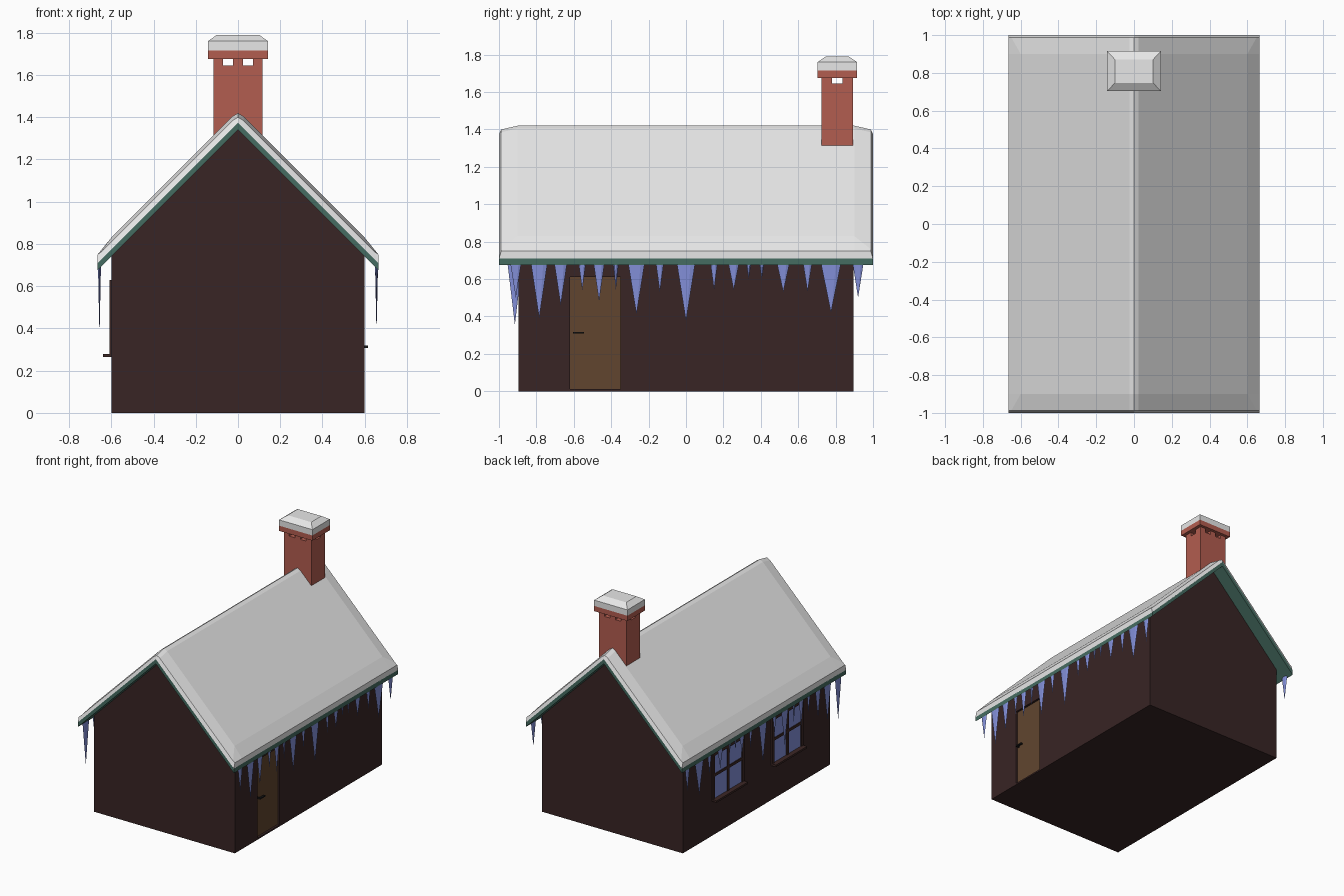
import bpy, bmesh
from mathutils import Matrix

old = bpy.data.objects.get("Cube")
if old:
    bpy.data.objects.remove(old)


def material(name, r, g, b):
    m = bpy.data.materials.new(name)
    m.use_nodes = True
    m.diffuse_color = (r, g, b, 1)
    bsdf = m.node_tree.nodes["Principled BSDF"]
    bsdf.inputs["Base Color"].default_value = (r, g, b, 1)
    bsdf.inputs["Roughness"].default_value = 0.8
    return m


wall_brown = material("wall_brown", 0.04, 0.018, 0.018)
frame_brown = material("frame_brown", 0.045, 0.02, 0.018)
door_brown = material("door_brown", 0.12, 0.06, 0.028)
trim_green = material("trim_green", 0.06, 0.15, 0.12)
snow_white = material("snow_white", 0.8, 0.8, 0.8)
brick_red = material("brick_red", 0.45, 0.11, 0.08)
ice_blue = material("ice_blue", 0.23, 0.28, 0.7)
iron_black = material("iron_black", 0.01, 0.01, 0.01)


def finish(name, bm, mat):
    bmesh.ops.recalc_face_normals(bm, faces=bm.faces)
    me = bpy.data.meshes.new(name)
    bm.to_mesh(me)
    bm.free()
    me.materials.append(mat)
    ob = bpy.data.objects.new(name, me)
    bpy.context.collection.objects.link(ob)
    return ob


def add_box(bm, x0, x1, y0, y1, z0, z1):
    size = Matrix.Diagonal((x1 - x0, y1 - y0, z1 - z0, 1))
    centre = Matrix.Translation(((x0 + x1) / 2, (y0 + y1) / 2, (z0 + z1) / 2))
    return bmesh.ops.create_cube(bm, size=1, matrix=centre @ size)["verts"]


def boxes(name, mat, *dims):
    bm = bmesh.new()
    for d in dims:
        add_box(bm, *d)
    return finish(name, bm, mat)


def loft(name, mat, sections):
    """Join (y, [(x, z), ...]) loops of equal length and cap both ends."""
    bm = bmesh.new()
    rings = [[bm.verts.new((x, y, z)) for x, z in pts] for y, pts in sections]
    for a, b in zip(rings, rings[1:]):
        for i in range(len(a)):
            j = (i + 1) % len(a)
            bm.faces.new((a[i], a[j], b[j], b[i]))
    bm.faces.new(rings[0])
    bm.faces.new(rings[-1])
    return finish(name, bm, mat)


def mirrored(half):
    """Complete a profile that starts and ends on the centre line."""
    return half + [(-x, z) for x, z in reversed(half[1:-1])]


# House body with a recess for the door
gable = mirrored([(0, 0), (0.6, 0), (0.6, 0.745), (0, 1.345)])
body = loft("house_body", wall_brown, [(-0.895, gable), (0.895, gable)])
cutter = boxes("door_cutter", wall_brown, (0.58, 0.7, -0.62, -0.35, 0.012, 0.612))
cutter.hide_render = True
cut = body.modifiers.new("door_recess", "BOOLEAN")
cut.operation = "DIFFERENCE"
cut.solver = "EXACT"
cut.object = cutter
bpy.context.view_layer.objects.active = body
bpy.ops.object.modifier_apply(modifier="door_recess")
bpy.data.objects.remove(cutter)

# Door and its handle
boxes("door", door_brown, (0.575, 0.585, -0.619, -0.351, 0.013, 0.611))
boxes("door_handle", iron_black,
      (0.6, 0.615, -0.605, -0.545, 0.308, 0.318),
      (0.58, 0.605, -0.605, -0.595, 0.308, 0.318))

# Roof boards
EAVE = 0.665
boards = mirrored([(0, 1.34), (EAVE, 0.675), (EAVE, 0.71), (0, 1.375)])
loft("roof_boards", trim_green, [(-1, boards), (1, boards)])


# Snow blanket: thin at the gable ends, full height further in
def snow(drop, inset):
    return mirrored([(0, 1.372), (EAVE, 0.707), (EAVE, 0.75), (inset, 1.43 - inset - drop),
                     (0.025, 1.405 - drop), (0, 1.42 - drop)])


base = mirrored([(0, 1.372), (EAVE, 0.707), (EAVE, 0.708), (0.655, 0.72),
                 (0.025, 1.35), (0, 1.376)])
rim, full = snow(0.02, 0.65), snow(0, 0.6)
loft("roof_snow", snow_white, [(-1, base), (-0.988, rim), (-0.9, full),
                               (0.9, full), (0.988, rim), (1, base)])

# Windows on the right-hand wall: glass, cross bars, frame and sill
for n, yc in enumerate((0.35, -0.37)):
    a, b, lo, hi, mid = yc - 0.18, yc + 0.18, 0.28, 0.63, 0.46
    boxes(f"window_glass_{n}", ice_blue, (-0.603, -0.598, a, b, lo, hi))
    boxes(f"window_frame_{n}", frame_brown,
          (-0.609, -0.597, a - 0.01, a + 0.015, lo, hi),
          (-0.609, -0.597, b - 0.015, b + 0.01, lo, hi),
          (-0.609, -0.597, a, b, hi - 0.02, hi),
          (-0.609, -0.597, a, b, mid - 0.01, mid + 0.01),
          (-0.609, -0.597, yc - 0.012, yc + 0.012, lo, hi),
          (-0.64, -0.597, a - 0.01, b + 0.01, lo - 0.015, lo))

# Icicles along both eaves: position, tip height, half width
ICICLES = [(-0.91, 0.5, 0.03), (-0.785, 0.39, 0.045), (-0.67, 0.46, 0.035),
           (-0.555, 0.54, 0.02), (-0.465, 0.48, 0.03), (-0.375, 0.54, 0.016),
           (-0.265, 0.41, 0.045), (-0.14, 0.53, 0.022), (0, 0.375, 0.05),
           (0.15, 0.54, 0.02), (0.255, 0.54, 0.03), (0.335, 0.6, 0.015),
           (0.405, 0.6, 0.015), (0.52, 0.53, 0.035), (0.65, 0.53, 0.025),
           (0.775, 0.42, 0.055), (0.92, 0.5, 0.03)]


def icicle_row(name, x, row):
    bm = bmesh.new()
    for y, tip, w in row:
        top = 0.69
        place = Matrix.Translation((x, y, (top + tip) / 2))
        flat = Matrix.Diagonal((0.008, w, -1, 1))
        bmesh.ops.create_cone(bm, cap_ends=True, segments=6, radius1=1, radius2=0,
                              depth=top - tip, matrix=place @ flat)
    return finish(name, bm, ice_blue)


icicle_row("left_icicles", 0.656, ICICLES)
icicle_row("right_icicles", -0.656, [(-0.915, 0.355, 0.04)] + ICICLES[1:])

# Chimney: shaft, vent pillars and cap
CY = 0.809
boxes("chimney_shaft", brick_red, (-0.117, 0.117, CY - 0.084, CY + 0.084, 1.2, 1.645))
boxes("chimney_pillars", brick_red, *[
    (x - 0.023, x + 0.023, y - 0.028, y + 0.028, 1.64, 1.68)
    for x in (-0.094, 0, 0.094) for y in (CY - 0.056, CY + 0.056)])
boxes("chimney_cap", brick_red, (-0.142, 0.142, CY - 0.106, CY + 0.106, 1.675, 1.715))

# Snow on the chimney, with a tapered top
bm = bmesh.new()
add_box(bm, -0.142, 0.142, CY - 0.106, CY + 0.106, 1.715, 1.76)
top = max(bm.faces, key=lambda f: f.calc_center_median().z)
crown = bmesh.ops.extrude_discrete_faces(bm, faces=[top])["faces"][0]
for v in crown.verts:
    v.co.x *= 0.71
    v.co.y = CY + (v.co.y - CY) * 0.58
    v.co.z = 1.79
finish("chimney_snow", bm, snow_white)
